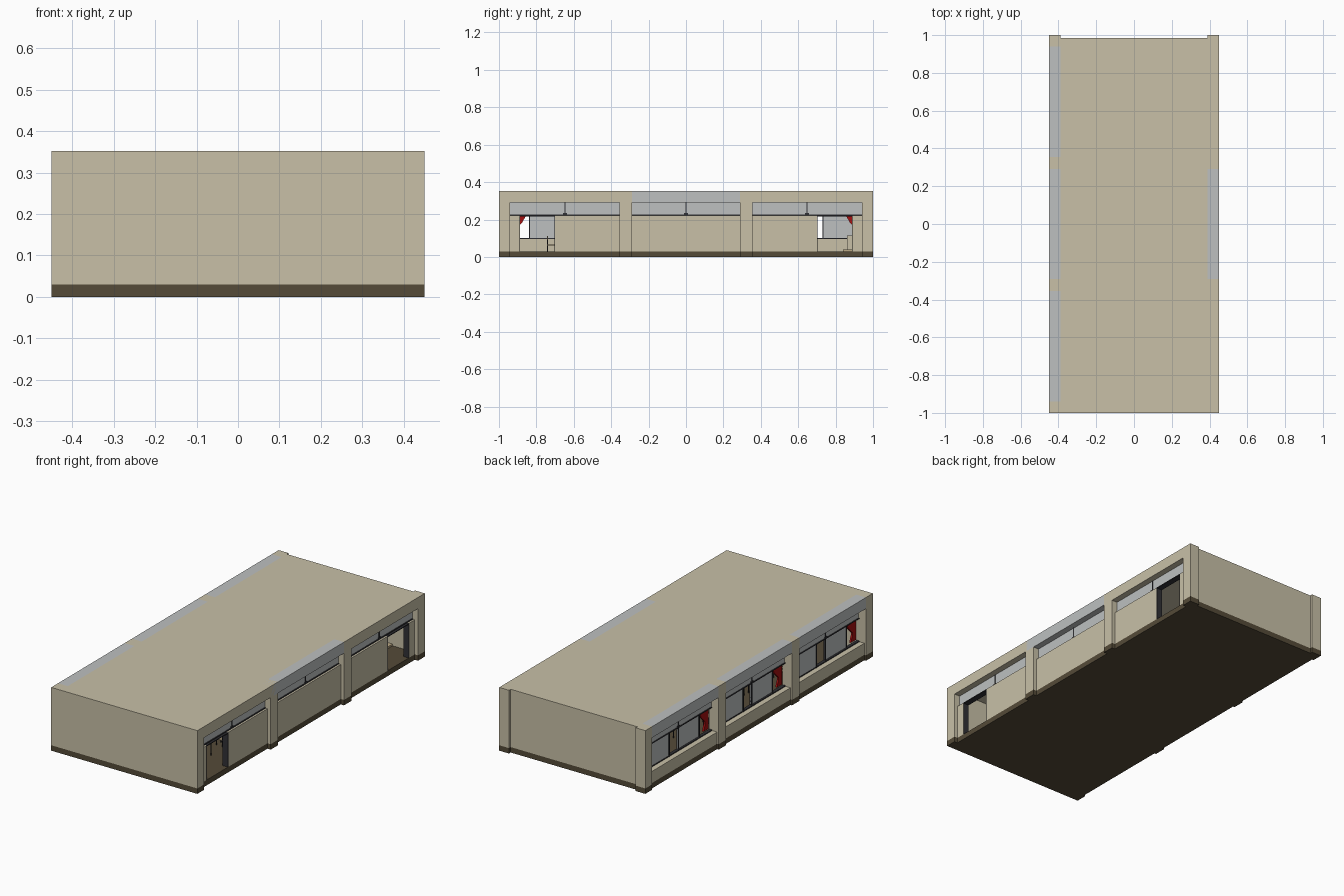
import bpy, bmesh

if "Cube" in bpy.data.objects:
    bpy.data.objects.remove(bpy.data.objects["Cube"])

def mat(name, r, g, b):
    m = bpy.data.materials.new(name)
    m.diffuse_color = (r, g, b, 1)
    m.use_nodes = True
    m.node_tree.nodes["Principled BSDF"].inputs["Base Color"].default_value = m.diffuse_color
    return m

TAN = mat("tan plaster", .58, .53, .39)
BROWN = mat("dark brown base", .09, .07, .04)
GLASS = mat("pale grey glass", .51, .53, .53)
DARK = mat("charcoal frame", .03, .03, .035)
RED = mat("red curtain", .38, .005, .005)
WOOD = mat("desk wood", .5, .4, .24)
GREEN = mat("board green", .03, .1, .06)

def boxes(name, m, items):
    """One object from boxes given as (x0, x1, y0, y1, z0, z1)."""
    bm = bmesh.new()
    for x0, x1, y0, y1, z0, z1 in items:
        vs = bmesh.ops.create_cube(bm, size=1)["verts"]
        for v in vs:
            v.co = (x1 if v.co.x > 0 else x0, y1 if v.co.y > 0 else y0, z1 if v.co.z > 0 else z0)
    return finish(name, m, bm)

def finish(name, m, bm):
    bmesh.ops.recalc_face_normals(bm, faces=bm.faces)
    me = bpy.data.meshes.new(name)
    bm.to_mesh(me)
    bm.free()
    me.materials.append(m)
    ob = bpy.data.objects.new(name, me)
    bpy.context.collection.objects.link(ob)
    return ob

BAYS = [(-.94, -.355), (-.29, .29), (.355, .94)]
PILLARS = [(-1, -.94), (-.355, -.29), (.29, .355), (.94, 1)]
H, BASE, RAIL, HEAD, SILL = .352, .03, .222, .29, .095

# floor slab with the pillar feet standing proud
boxes("floor_slab", BROWN, [(-.39, .39, -1, .985, 0, BASE), (-.44, -.39, -.94, .94, 0, BASE),
                            (.39, .43, -.94, .94, 0, BASE)])
sides = [(-.45, -.39), (.39, .45)]
boxes("pillar_feet", BROWN, [(x0, x1, a, b, 0, BASE) for x0, x1 in sides for a, b in PILLARS])

# structure
boxes("pillars", TAN, [(x0, x1, a, b, BASE, H) for x0, x1 in sides for a, b in PILLARS])
boxes("front_wall", TAN, [(-.39, .39, -1, -.975, BASE, H)])
boxes("back_wall", TAN, [(-.39, .39, .96, .985, BASE, H)])
boxes("roof", TAN, [(-.39, .39, -.975, .96, H - .015, H)])

# beams over the bays: grey on the window side and in the corridor's middle bay
boxes("grey_beams", GLASS, [(-.45, -.39, a, b, HEAD, H) for a, b in BAYS]
      + [(.39, .45, -.355, .29, HEAD, H)])
boxes("corridor_beams", TAN, [(.39, .45, *BAYS[0], HEAD, H), (.39, .45, *BAYS[2], HEAD, H)])

# corridor walls with a doorway near each end
D0, D1 = .70, .89
wall = [(.40, .43, *BAYS[1], BASE, RAIL)]
jambs = []
for s in (-1, 1):
    for a, b in ((.355, D0), (D1, .94)):
        lo, hi = sorted((s * a, s * b))
        wall.append((.40, .43, lo, hi, BASE, RAIL))
    for e, d in ((D0, .003), (D1, -.003)):
        lo, hi = sorted((s * e, s * (e + d)))
        jambs.append((.398, .431, lo, hi, BASE, RAIL))
    lo, hi = sorted((s * D0, s * D1))
    jambs.append((.398, .431, lo, hi, RAIL - .005, RAIL))
boxes("corridor_wall", TAN, wall)
boxes("door_jambs", DARK, jambs)

# low wall with deep ledge on the window side
boxes("window_ledge", TAN, [(-.44, -.39, a, b, BASE, SILL) for a, b in BAYS])

# transom glass, rails and mullions on both sides
glass, bars = [], []
for a, b in BAYS:
    mid = (a + b) / 2
    for x in (-.402, .412):
        glass.append((x - .003, x + .003, a, b, RAIL + .004, HEAD))
        bars.append((x - .007, x + .007, a, b, RAIL, RAIL + .005))
        bars.append((x - .006, x + .006, mid - .003, mid + .003, RAIL, HEAD))
        bars.append((x - .008, x + .008, mid - .01, mid + .01, RAIL + .004, RAIL + .012))
    # partly open sliding panes
    for p, q, x in ((b - .21, b, -.406), (a + .1, a + .29, -.398)):
        glass.append((x - .002, x + .002, p, q, SILL + .004, RAIL))
        for y in (p, q - .006):
            bars.append((x - .006, x + .006, y, y + .006, SILL, RAIL))
    bars.append((-.41, -.392, a, b, SILL, SILL + .005))
boxes("window_glass", GLASS, glass)
boxes("window_bars", DARK, bars)

# tied-back curtains: wide at the top, narrow at the tie, flaring below
bm = bmesh.new()
prof = [(.0, RAIL), (.085, RAIL), (.065, .185), (.03, .15), (.03, .135), (.045, .10), (.0, .10)]
for a, b in BAYS:
    for e, s in ((a, 1), (b, -1)):
        ring = [[bm.verts.new((x, e + s * w, z)) for w, z in prof] for x in (-.388, -.378)]
        for r in ring:
            bm.faces.new(r)
        for i in range(len(prof)):
            j = (i + 1) % len(prof)
            bm.faces.new((ring[0][i], ring[0][j], ring[1][j], ring[1][i]))
finish("curtains", RED, bm)

# pupils' desks and chairs, facing the board on the back wall
wood, legs = [], []
for c in range(5):
    x = -.25 + c * .125
    for r in range(6):
        y = -.74 + r * .22
        wood += [(x - .02, x + .02, y, y + .045, .062, .066),
                 (x - .02, x + .02, y - .003, y + .001, .09, .112),
                 (x - .033, x + .033, y + .06, y + .11, .098, .103)]
        for s in (-1, 1):
            lx = x + s * .018
            tx = x + s * .029
            legs += [(lx - .002, lx + .002, y - .002, y + .002, BASE, .09),
                     (lx - .002, lx + .002, y + .039, y + .043, BASE, .062)]
            legs += [(tx - .002, tx + .002, y + q, y + q + .004, BASE, .098) for q in (.063, .103)]
boxes("desk_and_chair_tops", WOOD, wood)
boxes("desk_and_chair_legs", DARK, legs)

# board, platform and teacher's desk
boxes("board", GREEN, [(-.25, .25, .953, .96, .11, .23)])
boxes("platform", WOOD, [(-.28, .28, .84, .96, BASE, .04)])
boxes("teacher_desk", TAN, [(-.06, .06, .86, .90, .04, .115)])
